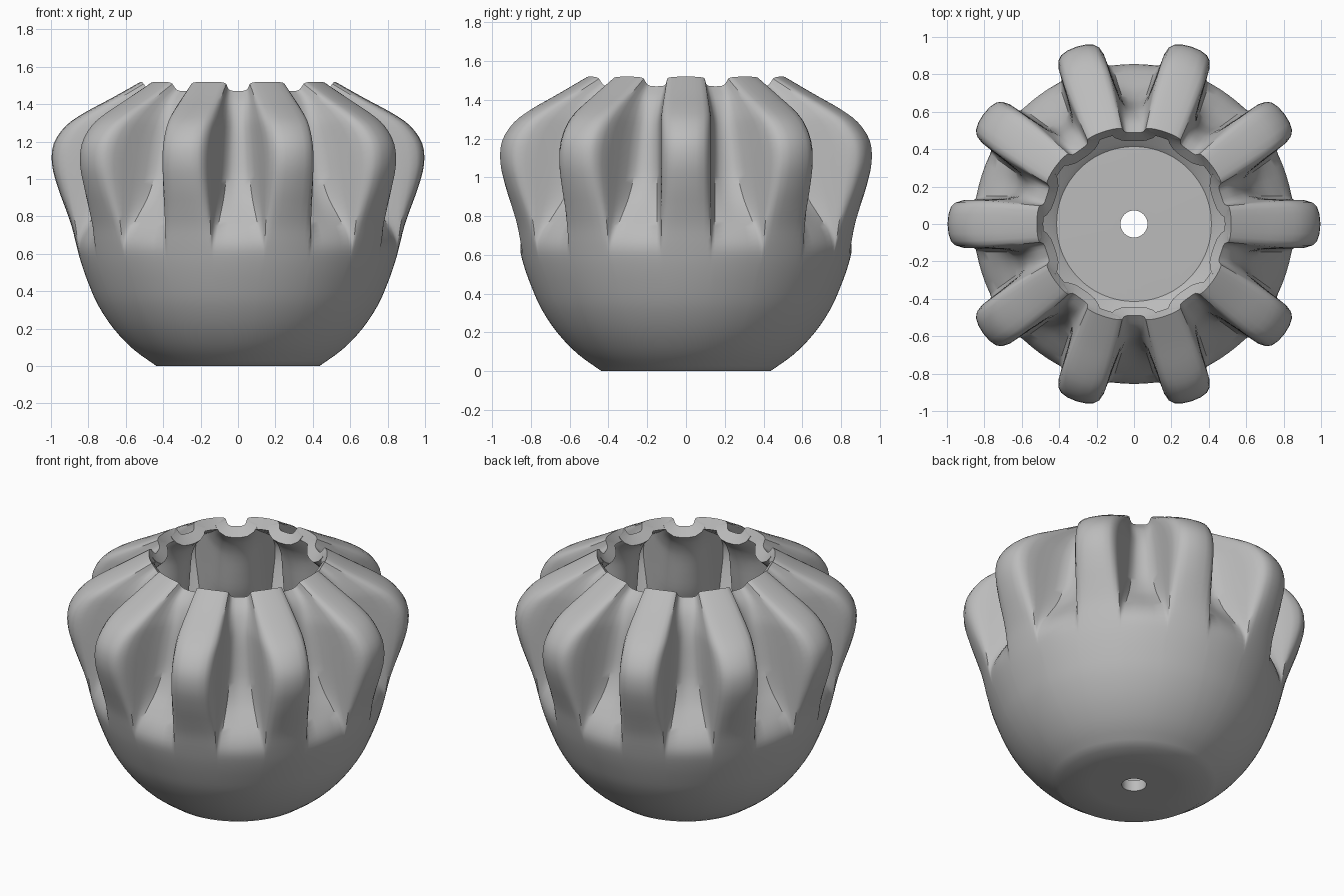
import bpy, bmesh, math
from mathutils import Vector

cube = bpy.data.objects.get("Cube")
if cube:
    bpy.data.objects.remove(cube)

RIBS = 10
HALF = math.pi / RIBS
WALL = 0.07

# Outer wall levels: rib radius, rib height, groove radius, groove height
LEVELS = [
    (.435, 0, .435, 0), (.56, .09, .56, .09), (.665, .2, .665, .2),
    (.745, .32, .745, .32), (.795, .43, .795, .43), (.838, .55, .838, .55),
    (.865, .65, .855, .64), (.89, .75, .83, .72), (.925, .85, .775, .8),
    (.965, .96, .71, .89), (.995, 1.08, .66, 1), (.985, 1.19, .635, 1.12),
    (.92, 1.285, .615, 1.24), (.82, 1.355, .59, 1.33),
    (.68, 1.43, .55, 1.41), (.52, 1.52, .49, 1.47),
]
# Half a rib's cross-section: share of its half width, share of groove depth
SECTION = [(0, 0), (.4, .01), (.7, .04), (.88, .1), (.98, .22), (1, .4),
           (1.02, .6), (1.06, .8), (1.16, .94)]


def smooth_path(points, steps):
    """Catmull-Rom curve through the points."""
    pts = [Vector(p) for p in points]
    pts = [2 * pts[0] - pts[1]] + pts + [2 * pts[-1] - pts[-2]]
    path = []
    for a, b, c, d in zip(pts, pts[1:], pts[2:], pts[3:]):
        for i in range(steps):
            t = i / steps
            path.append(.5 * (2 * b + (c - a) * t + (2 * a - 5 * b + 4 * c - d) * t ** 2
                              + (3 * b - a - 3 * c + d) * t ** 3))
    return path + [pts[-2]]


def ring(bm, level):
    """One closed loop of vertices around the pot."""
    rib_r, rib_z, groove_r, groove_z = level
    width = .1 + .03 * max(0, min(1, (rib_r - .52) / .35))
    half = []
    for s, f in SECTION:
        r = rib_r + (groove_r - rib_r) * f
        half.append((s * width / max(r, .48), f))
    edge = half[-1][0]
    half += [((edge + HALF) / 2, .99), (HALF, 1)]
    period = [(-a, f) for a, f in half[-2:0:-1]] + half
    verts = []
    for k in range(RIBS):
        for a, f in period:
            r = rib_r + (groove_r - rib_r) * f
            z = rib_z + (groove_z - rib_z) * f
            angle = a + 2 * HALF * k
            verts.append(bm.verts.new((r * math.cos(angle), r * math.sin(angle), z)))
    return verts


# Shell: flat base with a drain hole, then the ribbed wall
bm = bmesh.new()
base = [(r, 0, r, 0) for r in (.072, .25)]
rings = [ring(bm, level) for level in base + smooth_path(LEVELS, 3)]
for low, high in zip(rings, rings[1:]):
    n = len(low)
    for i in range(n):
        j = (i + 1) % n
        bm.faces.new((low[i], low[j], high[j], high[i]))
bmesh.ops.recalc_face_normals(bm, faces=bm.faces)
bm.normal_update()
# The wall must face away from the axis
if sum(f.normal.dot(f.calc_center_median() * Vector((1, 1, 0))) for f in bm.faces) < 0:
    bmesh.ops.reverse_faces(bm, faces=bm.faces)
mesh = bpy.data.meshes.new("ribbed_pot")
bm.to_mesh(mesh)
bm.free()
pot = bpy.data.objects.new("ribbed_pot", mesh)
bpy.context.collection.objects.link(pot)

# Wall thickness
solid = pot.modifiers.new("wall", "SOLIDIFY")
solid.thickness = WALL
solid.offset = -1
solid.use_even_offset = False

# Plain grey
grey = bpy.data.materials.new("plain_grey")
grey.use_nodes = True
colour = (.5, .5, .5, 1)
grey.diffuse_color = colour
grey.node_tree.nodes["Principled BSDF"].inputs["Base Color"].default_value = colour
mesh.materials.append(grey)

bpy.context.view_layer.objects.active = pot
pot.select_set(True)
bpy.ops.object.modifier_apply(modifier="wall")
bpy.ops.object.shade_smooth_by_angle(angle=math.radians(35))
